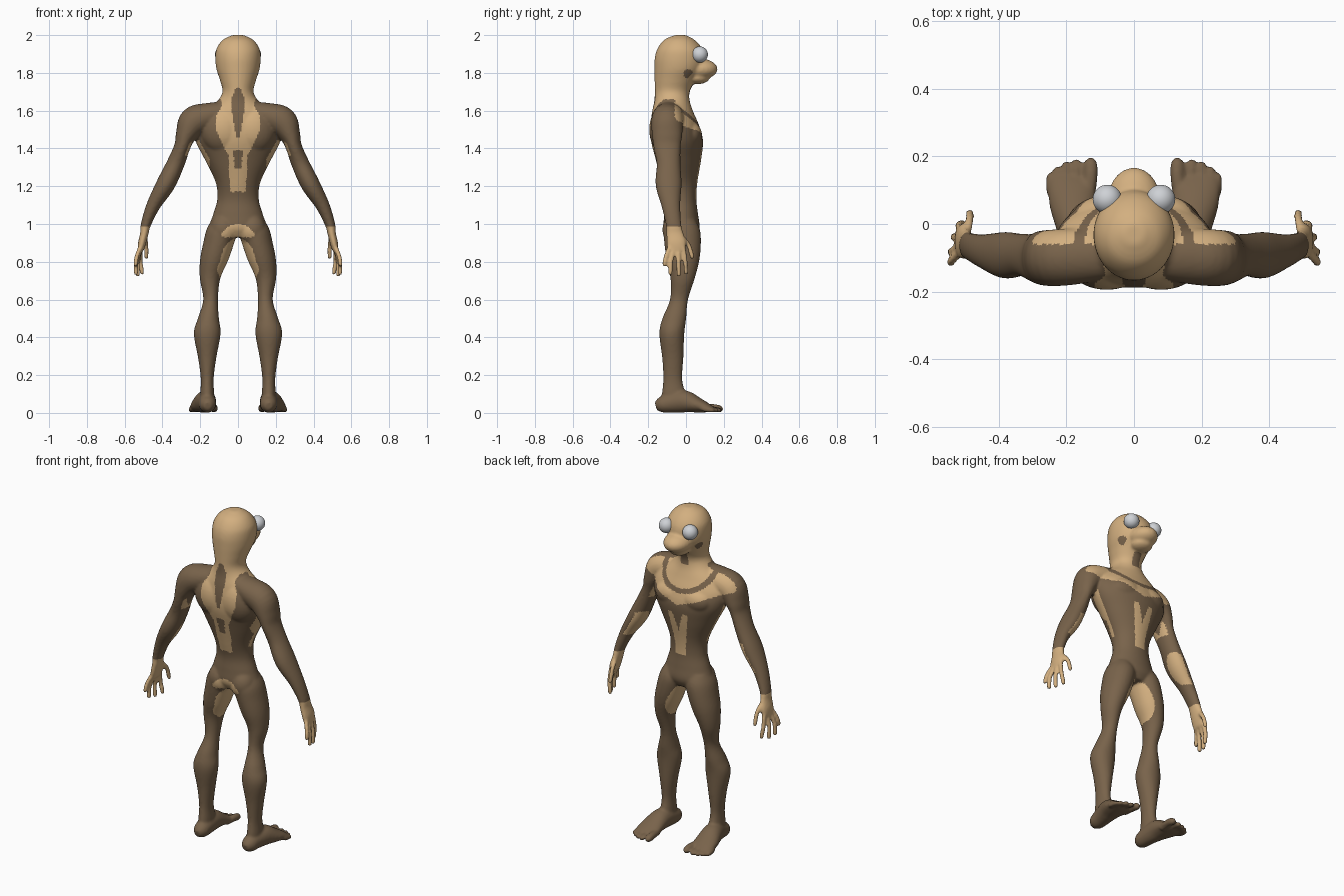
import bpy
import bmesh
import math
from mathutils import Vector, Matrix

cube = bpy.data.objects.get("Cube")
if cube:
    bpy.data.objects.remove(cube, do_unlink=True)


def material(name, colour, rough=0.6):
    mat = bpy.data.materials.new(name)
    mat.use_nodes = True
    mat.diffuse_color = (*colour, 1)
    node = mat.node_tree.nodes["Principled BSDF"]
    node.inputs["Base Color"].default_value = (*colour, 1)
    node.inputs["Roughness"].default_value = rough
    return mat


dark_skin = material("dark_brown_skin", (0.19, 0.125, 0.07))
pale_skin = material("pale_tan_skin", (0.65, 0.43, 0.215))
eye_white = material("grey_white_eye", (0.62, 0.64, 0.67), 0.3)

bm = bmesh.new()


def smooth_path(stations, steps=5):
    """Catmull-Rom interpolation of stations of any width."""
    pts = [stations[0], *stations, stations[-1]]
    out = []
    for i in range(1, len(pts) - 2):
        for s in range(steps):
            t = s / steps
            out.append([0.5 * (2 * b + (c - a) * t + (2 * a - 5 * b + 4 * c - d) * t * t
                               + (3 * b - a - 3 * c + d) * t ** 3)
                        for a, b, c, d in zip(*pts[i - 1:i + 3])])
    return out + [list(stations[-1])]


def tube(stations, ref=(0, 1, 0), tangent=None, sides=28):
    """Closed loft of ellipses: each station is x, y, z, side radius, ref radius."""
    path = smooth_path(stations)
    rings = []
    for i, st in enumerate(path):
        ahead, behind = path[min(i + 1, len(path) - 1)], path[max(i - 1, 0)]
        t = Vector(tangent) if tangent else Vector(ahead[:3]) - Vector(behind[:3])
        t.normalize()
        v = Vector(ref) - t * t.dot(Vector(ref))
        v.normalize()
        u = v.cross(t)
        ring = []
        for k in range(sides):
            a = math.tau * k / sides
            ring.append(bm.verts.new(Vector(st[:3]) + u * st[3] * math.cos(a) + v * st[4] * math.sin(a)))
        rings.append(ring)
    for r1, r2 in zip(rings, rings[1:]):
        for k in range(sides):
            n = (k + 1) % sides
            bm.faces.new((r1[k], r1[n], r2[n], r2[k]))
    bm.faces.new(rings[0])
    bm.faces.new(rings[-1])


def ball(centre, radii):
    mtx = Matrix.Translation(centre) @ Matrix.Diagonal((*radii, 1))
    bmesh.ops.create_uvsphere(bm, u_segments=28, v_segments=18, radius=1, matrix=mtx)


def mirrored(stations, s):
    return [(s * st[0], *st[1:]) for st in stations]


def digit(base, mid, tip, r):
    """Finger or toe with a rounded end."""
    end = Vector(tip) + (Vector(tip) - Vector(mid)).normalized() * r * 0.8
    return [(*base, r, r), (*mid, r, r), (*tip, r * 0.95, r * 0.95), (*end, r * 0.4, r * 0.4)]


# Head, neck and torso: height, half width, front y, back y
core = [(2.0, .03, .0, -.06), (1.975, .08, .045, -.115), (1.93, .113, .085, -.15),
        (1.88, .12, .1, -.165), (1.82, .114, .09, -.167), (1.76, .095, .05, -.166),
        (1.7, .082, .02, -.165), (1.65, .11, .02, -.168), (1.59, .18, .04, -.18),
        (1.52, .23, .07, -.188), (1.44, .225, .09, -.185), (1.34, .175, .08, -.16),
        (1.22, .118, .06, -.13), (1.13, .11, .055, -.11), (1.05, .132, .064, -.115),
        (.98, .15, .072, -.118), (.93, .1, .05, -.09)]
tube([(0, (f + b) / 2, z, w, (f - b) / 2) for z, w, f, b in core], tangent=(0, 0, -1), sides=48)
ball((0, .07, 1.82), (.078, .097, .056))       # snout
ball((0, .06, 1.775), (.062, .065, .035))      # lower jaw

# Limb stations: x, y, z, side radius, depth radius
arm = [(.08, -.09, 1.6, .05, .07), (.16, -.095, 1.57, .072, .082), (.235, -.1, 1.54, .08, .084),
       (.275, -.1, 1.47, .056, .08), (.295, -.1, 1.41, .043, .072), (.33, -.092, 1.32, .047, .063),
       (.383, -.092, 1.21, .05, .069), (.447, -.08, 1.1, .037, .05), (.487, -.066, 1, .027, .041),
       (.496, -.06, .95, .022, .045), (.508, -.052, .9, .021, .052), (.515, -.05, .86, .016, .046)]
leg = [(.08, -.02, 1.02, .06, .07), (.085, -.022, .97, .082, .096), (.102, -.018, .9, .082, .097),
       (.126, -.016, .81, .075, .087), (.148, -.018, .71, .054, .064), (.145, -.037, .6, .039, .048),
       (.157, -.062, .5, .056, .063), (.163, -.075, .42, .071, .066), (.163, -.07, .29, .048, .056),
       (.163, -.07, .18, .034, .05), (.163, -.066, .1, .037, .062), (.163, -.07, .04, .035, .06)]
foot = [(.16, -.16, .035, .02, .022), (.161, -.13, .043, .042, .042), (.164, -.07, .055, .049, .054),
        (.173, -.005, .06, .058, .058), (.182, .06, .042, .068, .041), (.184, .11, .028, .07, .026),
        (.183, .135, .022, .06, .015)]
fingers = [((.515, -.085, .88), (.535, -.105, .83), (.543, -.115, .785)),
           ((.515, -.065, .87), (.537, -.08, .8), (.54, -.083, .738)),
           ((.515, -.04, .87), (.53, -.04, .8), (.53, -.038, .73)),
           ((.513, -.015, .88), (.517, -.005, .81), (.508, .002, .742)),
           ((.495, -.03, .94), (.486, .012, .89), (.485, .033, .825))]
toes = [(.128, .175, .021), (.17, .178, .014), (.2, .172, .0135), (.227, .157, .013), (.248, .137, .013)]

for s in (1, -1):
    tube(mirrored(arm, s))
    tube(mirrored(leg, s), tangent=(0, 0, -1))
    tube(mirrored(foot, s), ref=(0, 0, 1))
    for f in fingers:
        tube(mirrored(digit(*f, .0125), s), sides=14)
    for x, y, r in toes:
        base = (.183 + (x - .183) * .85, .08, .026)
        tube(mirrored(digit(base, (x, y - .035, r + .006), (x, y + .004, r), r), s), ref=(0, 0, 1), sides=14)
    ball((s * .08, -.11, 1.5), (.12, .085, .13))    # shoulder blade
    ball((s * .08, .025, 1.47), (.1, .06, .07))     # chest muscle
    ball((s * .075, -.055, .97), (.072, .07, .085))  # buttock

bmesh.ops.recalc_face_normals(bm, faces=bm.faces)
raw = bpy.data.meshes.new("body")
bm.to_mesh(raw)
bm.free()
body = bpy.data.objects.new("body", raw)
bpy.context.collection.objects.link(body)

# Fuse the parts into one skin
remesh = body.modifiers.new("fuse", "REMESH")
remesh.mode = "VOXEL"
remesh.voxel_size = 0.0075
soften = body.modifiers.new("soften", "SMOOTH")
soften.factor = 0.5
soften.iterations = 5
graph = bpy.context.evaluated_depsgraph_get()
skin = bpy.data.meshes.new_from_object(body.evaluated_get(graph))
body.modifiers.clear()
body.data = skin
skin.materials.clear()
skin.materials.append(dark_skin)
skin.materials.append(pale_skin)


def lerp_table(table, z):
    """Half width from a table of heights running downward."""
    for (z1, w1), (z2, w2) in zip(table, table[1:]):
        if z2 <= z <= z1:
            return w1 + (w2 - w1) * (z1 - z) / (z1 - z2)
    return 0


BACK_PALE = [(1.7, .1), (1.63, .085), (1.57, .115), (1.5, .118), (1.42, .08), (1.36, .05), (1.17, .042)]
BACK_SPINE = [(1.72, .012), (1.66, .036), (1.58, .03), (1.46, .01)]
LOWER_SPINE = [(1.39, .024), (1.29, .02)]


def is_pale(c, n):
    x, y, z = abs(c.x), c.y, c.z
    inward = -n.x * math.copysign(1, c.x)
    on_arm = x > .24 + max(0, 1.45 - z) * .3 and z < 1.47
    # Head and neck, with dark cheek and throat spots
    if z > 1.66 and x < .14:
        cheek = x > .08 and math.hypot(y - .012, z - 1.795) < .026
        throat = x < .025 and 0 < y < .06 and z < 1.74
        spine = y < -.1 and x < lerp_table(BACK_SPINE, z)
        return not (cheek or throat or spine)
    # Hands and inner forearms
    if x > .4 and z < .985:
        return True
    if on_arm:
        forearm = ((z - 1.18) / .085) ** 2 + ((y + .05) / .06) ** 2 < 1 and inward > .05
        return forearm or (z > 1.36 and inward > .75)
    # Back stripe
    if n.y < 0 and y < -.06 and z > 1.16 and x < .15:
        return lerp_table(LOWER_SPINE, z) <= x < lerp_table(BACK_PALE, z) and x >= lerp_table(BACK_SPINE, z)
    # Chest yoke with a dark collar band
    if y > -.06 and z > 1.44 + .36 * x and x < .3:
        collar = math.hypot(x / .165, (z - 1.64) / .12)
        return not .88 < collar < 1.1
    # Belly fork
    if n.y > .2 and 1.13 < z < 1.39 and y > 0:
        outer = .035 + max(0, z - 1.2) * .17
        return (z - 1.28) * .3 < x < outer
    # Flanks
    if 1.2 < z < 1.47 and inward < -.6:
        return -.105 < y < -.035
    # Crotch and inner thighs
    if .72 < z < 1.0:
        cleft = y < -.02 and z < 1.0 - 6 * x * x and x < .09 and z > .93
        thigh = inward > .45 and ((z - .84) / .125) ** 2 + ((y + .02) / .085) ** 2 < 1
        return cleft or thigh
    return False


for poly in skin.polygons:
    poly.use_smooth = True
    poly.material_index = int(is_pale(poly.center, poly.normal))

# Eyes
for side, s in (("left", 1), ("right", -1)):
    bpy.ops.mesh.primitive_uv_sphere_add(segments=32, ring_count=20, radius=.043, location=(s * .079, .073, 1.897))
    eye = bpy.context.object
    eye.name = side + "_eye"
    eye.data.materials.append(eye_white)
    bpy.ops.object.shade_smooth()
